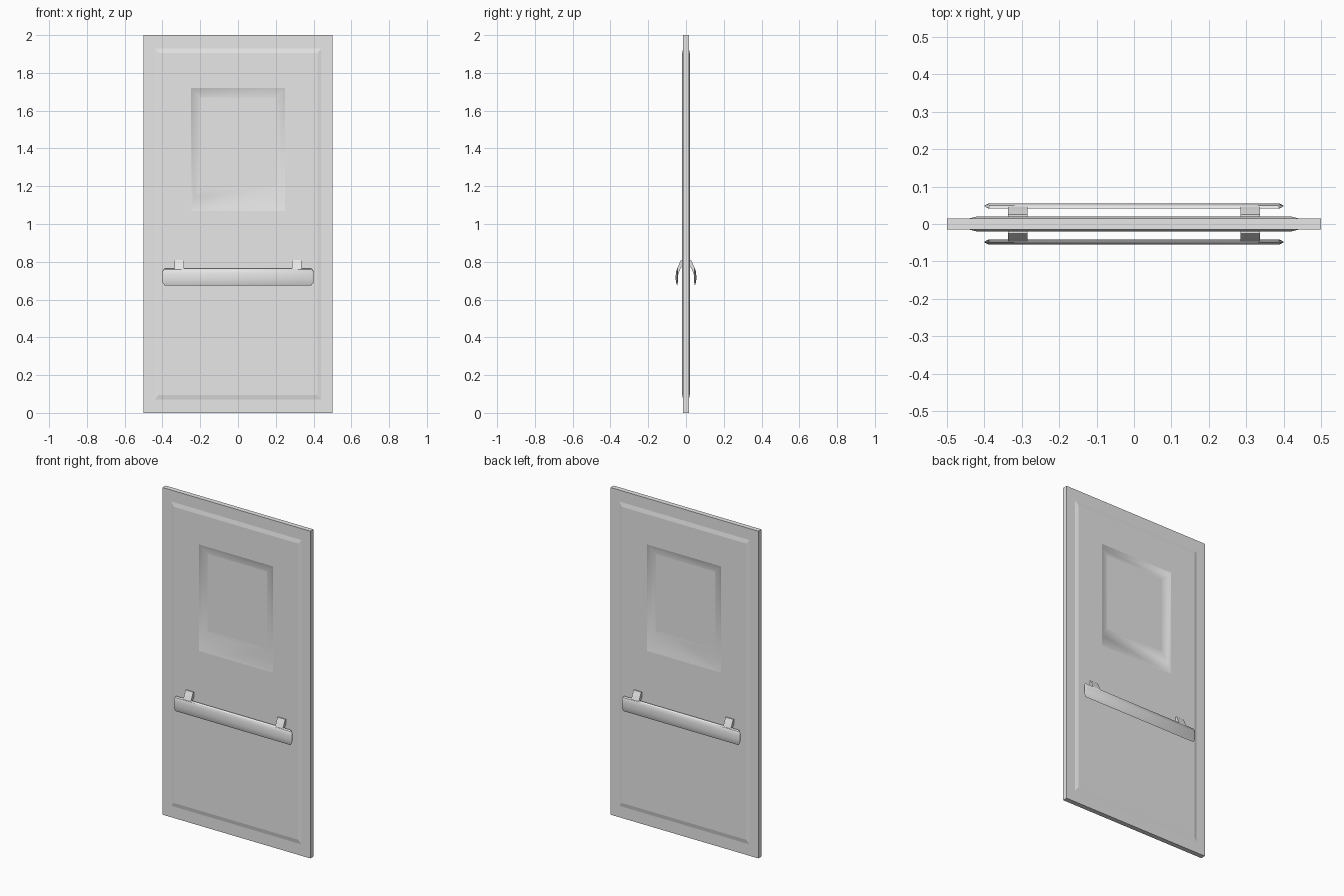
import bpy
import bmesh

cube = bpy.data.objects.get("Cube")
if cube:
    bpy.data.objects.remove(cube, do_unlink=True)

grey = bpy.data.materials.new("light_grey")
grey.use_nodes = True
colour = (0.8, 0.8, 0.8, 1)
grey.diffuse_color = colour
grey.node_tree.nodes["Principled BSDF"].inputs["Base Color"].default_value = colour


def finish(bm, name, mirror=None):
    bmesh.ops.recalc_face_normals(bm, faces=bm.faces)
    mesh = bpy.data.meshes.new(name)
    bm.to_mesh(mesh)
    bm.free()
    mesh.materials.append(grey)
    obj = bpy.data.objects.new(name, mesh)
    bpy.context.collection.objects.link(obj)
    if mirror:
        mod = obj.modifiers.new("Mirror", "MIRROR")
        mod.use_axis = mirror
        mod.use_mirror_merge = False
    return obj


def smooth(obj, degrees):
    bpy.ops.object.select_all(action="DESELECT")
    obj.select_set(True)
    bpy.context.view_layer.objects.active = obj
    bpy.ops.object.shade_smooth_by_angle(angle=degrees * 3.14159 / 180)


def bridge(bm, a, b):
    n = len(a)
    return [bm.faces.new((a[i], a[(i + 1) % n], b[(i + 1) % n], b[i])) for i in range(n)]


def loft(sections, name, mirror):
    """Join a row of closed sections and cap both ends."""
    bm = bmesh.new()
    loops = [[bm.verts.new(p) for p in s] for s in sections]
    for a, b in zip(loops, loops[1:]):
        bridge(bm, a, b)
    bm.faces.new(loops[0])
    bm.faces.new(loops[-1])
    return finish(bm, name, mirror)


# Door: nested rectangles (half width, bottom, top, depth) on both sides
RINGS = [
    (0.5, 0, 2, 0.015),            # slab edge
    (0.44, 0.07, 1.93, 0.015),     # foot of the raised panel
    (0.42, 0.095, 1.905, 0.02),    # top of the raised panel
    (0.25, 1.07, 1.72, 0.02),      # lip of the window recess
    (0.235, 1.14, 1.70, 0.010),    # steep part of the recess
    (0.2, 1.2, 1.67, 0.005),       # recess floor
]
bm = bmesh.new()
edges = []
for side in (-1, 1):
    loops = [[bm.verts.new((x, side * y, z)) for x, z in ((-w, lo), (w, lo), (w, hi), (-w, hi))]
             for w, lo, hi, y in RINGS]
    for i, (a, b) in enumerate(zip(loops, loops[1:])):
        for face in bridge(bm, a, b):
            face.smooth = i >= 3
    bm.faces.new(loops[-1])
    edges.append(loops[0])
bridge(bm, *edges)
finish(bm, "door_panel")

# Pull bars: leaf-shaped section with tapered ends, one on each side
LEAF = [(0.042, 0.765), (0.050, 0.759), (0.054, 0.738), (0.055, 0.71),
        (0.052, 0.688), (0.047, 0.675), (0.042, 0.697), (0.041, 0.735)]
MID_Y, MID_Z = 0.048, 0.72


def bar_section(x, sy, sz):
    return [(x, -(MID_Y + (y - MID_Y) * sy), MID_Z + (z - MID_Z) * sz) for y, z in LEAF]


ENDS = [(-0.4, 0.15, 0.65), (-0.388, 1, 1), (0.388, 1, 1), (0.4, 0.15, 0.65)]
bar = loft([bar_section(*e) for e in ENDS], "pull_bar", (False, True, False))
smooth(bar, 35)

# Brackets: bent arms that carry the bars
ARM = [(0.015, 0.81), (0.026, 0.81), (0.038, 0.785), (0.047, 0.763),
       (0.05, 0.735), (0.043, 0.73), (0.03, 0.762), (0.015, 0.785)]
loft([[(x, -y, z) for y, z in ARM] for x in (0.285, 0.337)],
     "bar_brackets", (True, True, False))
